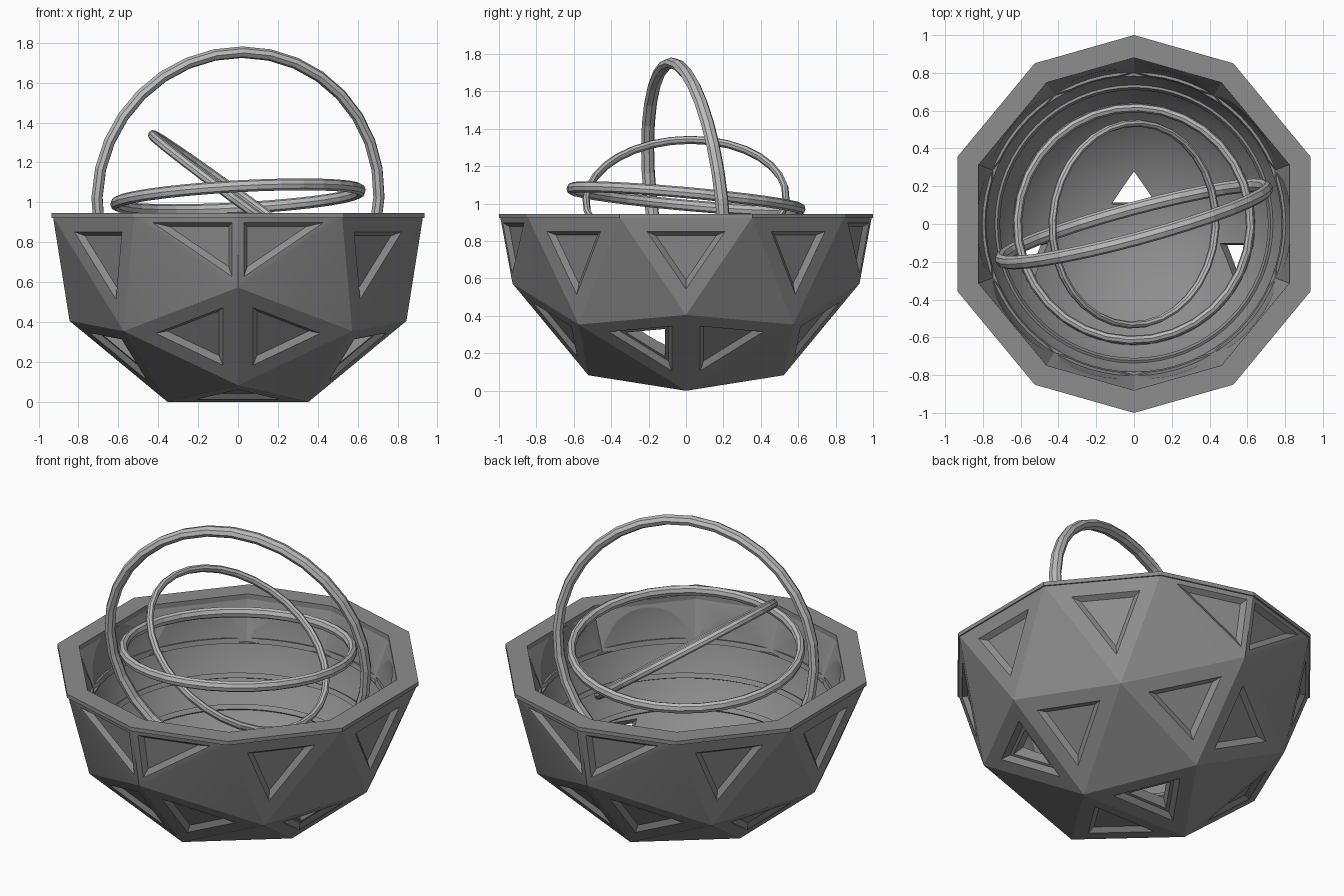
import bpy, bmesh, math
from mathutils import Vector

if "Cube" in bpy.data.objects:
    bpy.data.objects.remove(bpy.data.objects["Cube"])

CZ = 0.927          # height of the sphere centre
CENTRE = Vector((0, 0, CZ))


def grey(name, v):
    m = bpy.data.materials.new(name)
    m.diffuse_color = (v, v, v, 1)
    m.use_nodes = True
    m.node_tree.nodes["Principled BSDF"].inputs["Base Color"].default_value = m.diffuse_color
    return m


DARK, MID = grey("dark_grey", 0.27), grey("mid_grey", 0.5)


def to_object(name, bm):
    bmesh.ops.recalc_face_normals(bm, faces=bm.faces[:])
    me = bpy.data.meshes.new(name)
    bm.to_mesh(me)
    bm.free()
    me.materials.append(DARK)
    ob = bpy.data.objects.new(name, me)
    bpy.context.collection.objects.link(ob)
    return ob


def loft(name, rings, loop=False):
    """Join closed rings of points, capped at the ends or looped round."""
    bm = bmesh.new()
    vs = [[bm.verts.new(p) for p in r] for r in rings]
    pairs = list(zip(vs, vs[1:])) + ([(vs[-1], vs[0])] if loop else [])
    for a, b in pairs:
        n = len(a)
        for i in range(n):
            bm.faces.new((a[i], a[(i + 1) % n], b[(i + 1) % n], b[i]))
    if not loop:
        bm.faces.new(vs[0])
        bm.faces.new(vs[-1])
    return to_object(name, bm)


def cut(ob, cutter):
    cutter.hide_render = True
    m = ob.modifiers.new("cut", 'BOOLEAN')
    m.object, m.operation, m.solver = cutter, 'DIFFERENCE', 'EXACT'
    bpy.context.view_layer.objects.active = ob
    bpy.ops.object.modifier_apply(modifier=m.name)
    bpy.data.objects.remove(cutter)


# Faceted lower half: dodecahedron corners plus raised pentagon centres
phi = (1 + 5 ** 0.5) / 2
k = 1 / math.sqrt(3)
pts = {(0.0, 1.0, 0.0), (0.0, -1.0, 0.0)}
a, b = k / phi, k * phi
c = 1 / math.sqrt(1 + phi * phi)
d = phi * c
for s in (1, -1):
    for t in (1, -1):
        pts.add((s * k, t * k, -k))
        for base in ((s * a, 0, t * b), (0, s * c, t * d)):
            for r in range(3):
                p = base[r:] + base[:r]
                if p[2] < 0.001:
                    pts.add(tuple(float(v) for v in p))
bm = bmesh.new()
for p in sorted(pts):
    bm.verts.new(Vector(p) * 0.993 + CENTRE)
bmesh.ops.convex_hull(bm, input=bm.verts[:])
bmesh.ops.recalc_face_normals(bm, faces=bm.faces[:])

# Sunken triangular panels on alternating faces
full, half, holes = [], [], []
hole_spots = [Vector((0, 0.175, -0.906)), Vector((0.595, -0.192, -0.679)),
              Vector((-0.595, -0.192, -0.679))]
for f in bm.faces:
    if f.normal.z > 0.9:
        continue
    m = f.calc_center_median() - CENTRE
    q = [abs(v) for v in m]
    hi, lo = q.index(max(q)), q.index(min(q))
    if lo == (hi + 1) % 3 and q[lo] > 0.2:
        continue
    (half if f.calc_area() < 0.13 else full).append(f)
    if any((m - h).length < 0.05 for h in hole_spots):
        holes.append(f)
for faces, edge in ((full, 0.078), (half, 0.03)):
    bmesh.ops.inset_individual(bm, faces=faces, thickness=edge, depth=0,
                               use_even_offset=True)
    bmesh.ops.inset_individual(bm, faces=faces, thickness=0.025, depth=-0.025,
                               use_even_offset=True)
hole_tris = []
for f in holes:
    m = f.calc_center_median()
    hole_tris.append([m + (v.co - m) * 0.8 - CENTRE for v in f.verts])
bowl = to_object("bowl", bm)

# Hollow inside with three narrow ridges
prof = [(0.83, 0.2)]
stops = [(ang, 0.83) for ang in range(0, 89, 4) if ang not in (16, 28, 40)]
for lo in (14.5, 27.5, 39.5):
    stops += [(lo, 0.83), (lo + 0.01, 0.815), (lo + 2, 0.815), (lo + 2.01, 0.83)]
for ang, R in sorted(set(stops)):
    prof.append((R * math.cos(math.radians(ang)), -R * math.sin(math.radians(ang))))
N = 64
rings = [[(r * math.cos(math.tau * i / N), r * math.sin(math.tau * i / N), CZ + z)
          for i in range(N)] for r, z in prof]
cut(bowl, loft("hollow_cutter", rings))

# Ten-sided rim outline
rim = sorted((p for p in pts if abs(p[2]) < 0.001),
             key=lambda p: math.atan2(p[1], p[0]))


def rim_ring(s, z):
    return [(p[0] * s, p[1] * s, z) for p in rim]


cut(bowl, loft("rim_cutter", [rim_ring(0.80, 0.70), rim_ring(0.88, 0.915),
                              rim_ring(0.88, 1.1)]))

# Open triangular windows
for tri in hole_tris:
    cut(bowl, loft("window_cutter", [[p * s + CENTRE for p in tri] for s in (0.8, 1.12)]))
bpy.ops.object.select_all(action='DESELECT')
bowl.select_set(True)
bpy.context.view_layer.objects.active = bowl
bpy.ops.object.shade_smooth_by_angle(angle=math.radians(15))

# Thin lip on the rim
loft("rim_lip", [rim_ring(1, 0.922), rim_ring(1, 0.945),
                 rim_ring(0.88, 0.945), rim_ring(0.88, 0.922)], loop=True)

# Three nested rings, slightly wider than thick, each tilted its own way
u, v = Vector((0.966, 0.26, 0)), Vector((0.02, -0.08, 0.75))
for name, R, r, n in (("outer_ring", 0.732, 0.029, u.cross(v)),
                      ("middle_ring", 0.618, 0.024, Vector((-0.055, 0.09, 1))),
                      ("inner_ring", 0.535, 0.019, Vector((0.73, -0.04, 1)))):
    bpy.ops.mesh.primitive_torus_add(major_radius=R, minor_radius=r,
                                     major_segments=32, minor_segments=8,
                                     location=(0, 0, 1.025))
    ring = bpy.context.object
    ring.name = name
    ring.data.materials.append(MID)
    ring.scale.z = 1.25
    ring.rotation_euler = n.to_track_quat('Z', 'Y').to_euler()
